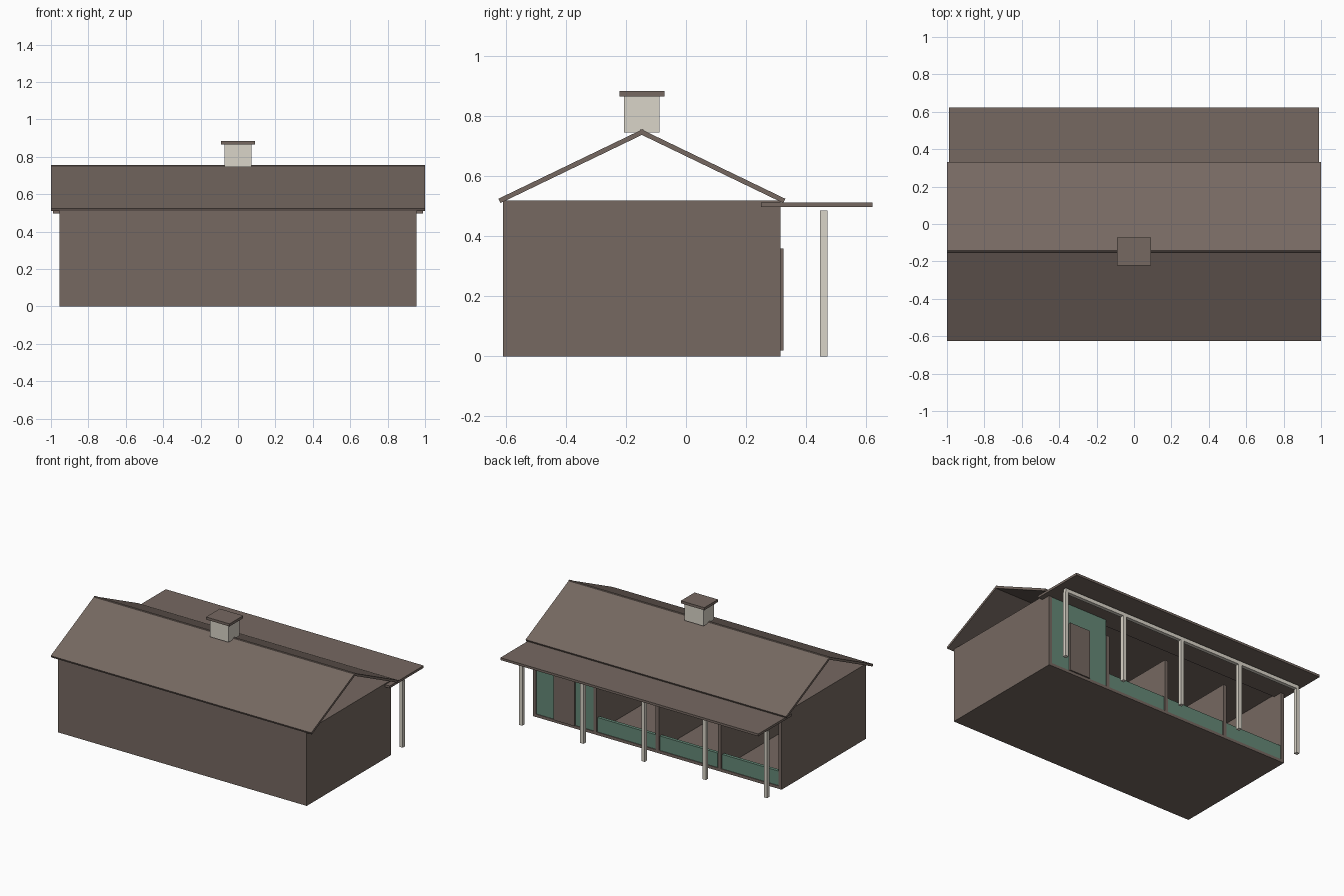
import bpy
import math

cube = bpy.data.objects.get("Cube")
if cube:
    bpy.data.objects.remove(cube, do_unlink=True)


def material(name, r, g, b):
    m = bpy.data.materials.new(name)
    m.use_nodes = True
    m.diffuse_color = (r, g, b, 1)
    m.node_tree.nodes["Principled BSDF"].inputs["Base Color"].default_value = (r, g, b, 1)
    return m


brown = material("brown timber", 0.18, 0.14, 0.12)
cream = material("cream paint", 0.70, 0.66, 0.58)
green = material("sage green", 0.13, 0.25, 0.185)


def box(name, mat, x, y, z, tilt=0):
    """Box from (min, max) ranges, optionally tilted about x."""
    bpy.ops.mesh.primitive_cube_add(
        size=1, location=[sum(r) / 2 for r in (x, y, z)], rotation=(tilt, 0, 0))
    ob = bpy.context.object
    ob.name = name
    ob.scale = [r[1] - r[0] for r in (x, y, z)]
    ob.data.materials.append(mat)
    return ob


HALF = 0.955            # half length of the building
FRONT, BACK = -0.61, 0.315
WALL_TOP = 0.52
T = 0.024               # wall thickness
BAY = HALF / 2

# Floor, ceiling and outer walls
box("floor", brown, (-HALF, HALF), (FRONT, BACK), (0, 0.02))
box("ceiling", brown, (-HALF + T, HALF - T), (FRONT + T, BACK), (0.51, WALL_TOP))
box("front_wall", brown, (-HALF, HALF), (FRONT, FRONT + T), (0, WALL_TOP))
for side, s in (("left", 1), ("right", -1)):
    xs = sorted((s * HALF, s * (HALF - T)))
    box(side + "_end_wall", brown, xs, (FRONT, BACK), (0, WALL_TOP))

# Stall dividers
for i in (-1, 0, 1):
    c = i * BAY
    box("stall_divider", brown, (c - T / 2, c + T / 2), (FRONT + T, BACK), (0.02, 0.385))

# Low stall fronts in the three open bays
for i in range(3):
    c = -HALF + BAY * (i + 0.5)
    box("stall_front", green, (c - 0.222, c + 0.222), (0.288, 0.31), (0.02, 0.12))

# Closed room with its door
box("room_front", green, (BAY + T / 2, HALF - T), (0.29, 0.311), (0.02, WALL_TOP))
box("room_door", brown, (0.63, 0.79), (0.305, 0.324), (0.02, 0.36))

# Gable roof, two tilted slabs crossing at the ridge
RIDGE = -0.147
eave_z, ridge_z, run = 0.52, 0.748, 0.473
pitch = math.atan2(ridge_z - eave_z, run)
length = math.hypot(run, ridge_z - eave_z) + 0.01
for name, s in (("front_roof", -1), ("back_roof", 1)):
    cy = RIDGE + s * (run / 2 - 0.003)
    cz = (eave_z + ridge_z) / 2
    box(name, brown, (-1, 1), (cy - length / 2, cy + length / 2),
        (cz - 0.008, cz + 0.008), -s * pitch)

# Porch roof, beam and posts
box("porch_roof", brown, (-0.99, 0.99), (0.25, 0.622), (0.497, 0.513))
box("porch_beam", cream, (-0.95, 0.95), (0.446, 0.471), (0.46, 0.486))
for i in range(-2, 3):
    c = i * 0.47
    box("porch_post", cream, (c - 0.0125, c + 0.0125), (0.446, 0.471), (0, 0.46))

# Roof vent
box("vent_base", cream, (-0.072, 0.072), (-0.206, -0.089), (0.745, 0.866))
box("vent_cap", brown, (-0.09, 0.09), (-0.222, -0.072), (0.866, 0.884))
